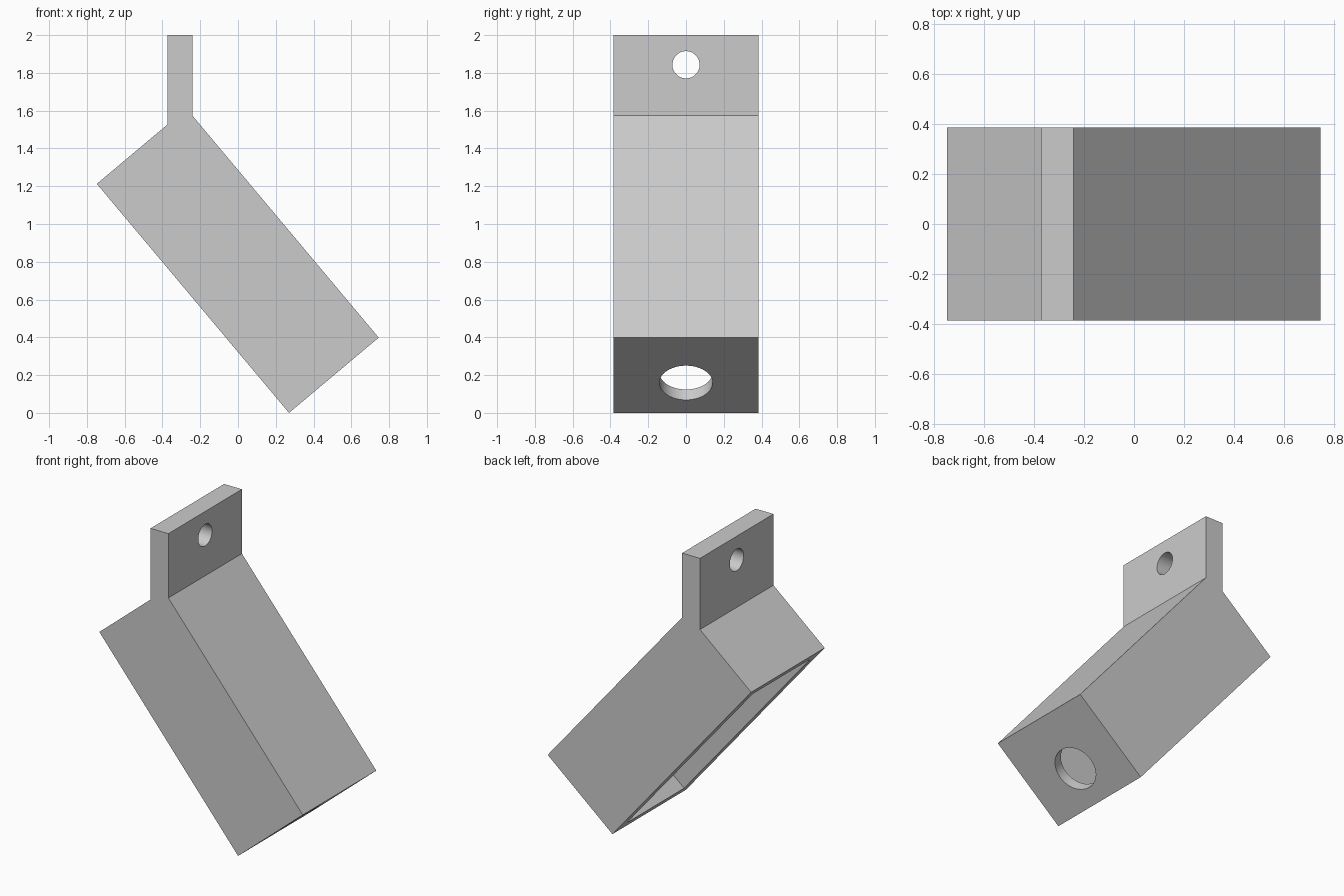
import bpy, bmesh, math
from mathutils import Vector, Matrix

cube = bpy.data.objects.get("Cube")
if cube:
    bpy.data.objects.remove(cube, do_unlink=True)

WIDTH = 0.77       # full depth along y
END_WALL = 0.072   # wall at both ends of the cavity
SIDE_WALL = 0.085  # front and back walls
FLOOR = 0.122      # wall opposite the opening

# Body frame: origin at the lowest corner, u runs up the length, v across it
corner = Vector((0.27, 0, 0))
angle = math.radians(50)
u = Vector((-math.cos(angle), 0, math.sin(angle)))
v = Vector((math.sin(angle), 0, math.cos(angle)))
LENGTH, HEIGHT = 1.583, 0.62


def body_point(a, b):
    return corner + u * a + v * b


def add_object(name, bm):
    bmesh.ops.recalc_face_normals(bm, faces=bm.faces)
    mesh = bpy.data.meshes.new(name)
    bm.to_mesh(mesh)
    bm.free()
    obj = bpy.data.objects.new(name, mesh)
    bpy.context.collection.objects.link(obj)
    return obj


def prism(name, points, width):
    bm = bmesh.new()
    face = bm.faces.new([bm.verts.new((p.x, -width / 2, p.z)) for p in points])
    new = bmesh.ops.extrude_face_region(bm, geom=[face])["geom"]
    verts = [g for g in new if isinstance(g, bmesh.types.BMVert)]
    bmesh.ops.translate(bm, verts=verts, vec=(0, width, 0))
    return add_object(name, bm)


def drill(name, center, axis, radius, depth):
    bm = bmesh.new()
    turn = axis.to_track_quat("Z", "Y").to_matrix().to_4x4()
    bmesh.ops.create_cone(bm, cap_ends=True, segments=64, radius1=radius, radius2=radius,
                          depth=depth, matrix=Matrix.Translation(center) @ turn)
    return add_object(name, bm)


# Outline of tilted housing with upright mounting tab
left, right, top = -0.372, -0.241, 2.0
far = body_point(LENGTH, 0)
near = body_point(0, HEIGHT)
slope = math.tan(angle)
outline = [corner, near,
           Vector((right, 0, near.z + (near.x - right) * slope)),
           Vector((right, 0, top)), Vector((left, 0, top)),
           Vector((left, 0, far.z + (left - far.x) / slope)), far]
housing = prism("housing_with_tab", outline, WIDTH)

# Cutters: cavity open on the underside, outlet hole, mounting hole
cavity = prism("cavity_cutter", [body_point(a, b) for a, b in (
    (END_WALL, -0.1), (END_WALL, HEIGHT - FLOOR),
    (LENGTH - END_WALL, HEIGHT - FLOOR), (LENGTH - END_WALL, -0.1))],
    WIDTH - 2 * SIDE_WALL)
outlet = drill("outlet_cutter", body_point(0, 0.248), u, 0.141, 0.3)
mount = drill("mount_cutter", Vector(((left + right) / 2, 0, 1.843)),
              Vector((1, 0, 0)), 0.072, 0.4)

bpy.context.view_layer.objects.active = housing
for cutter in (cavity, outlet, mount):
    mod = housing.modifiers.new(cutter.name, "BOOLEAN")
    mod.operation = "DIFFERENCE"
    mod.solver = "EXACT"
    mod.object = cutter
    bpy.ops.object.modifier_apply(modifier=mod.name)
    bpy.data.objects.remove(cutter, do_unlink=True)

# Plain grey finish
grey = bpy.data.materials.new("grey")
grey.use_nodes = True
color = (0.6, 0.6, 0.6, 1)
grey.diffuse_color = color
grey.node_tree.nodes["Principled BSDF"].inputs["Base Color"].default_value = color
housing.data.materials.clear()
housing.data.materials.append(grey)

bpy.ops.object.select_all(action="DESELECT")
housing.select_set(True)
bpy.ops.object.shade_smooth_by_angle(angle=math.radians(30))
